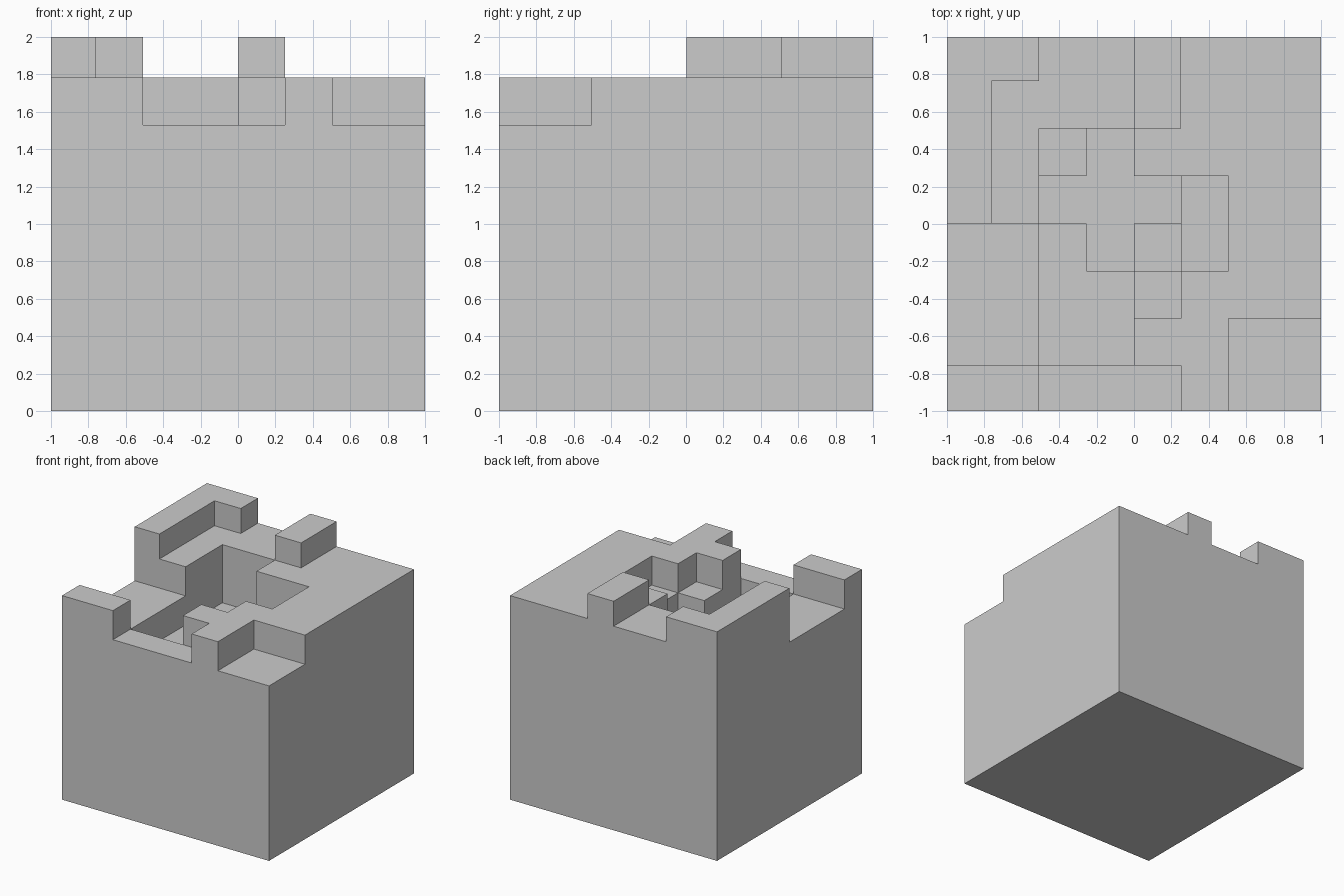
import bpy, bmesh

if "Cube" in bpy.data.objects:
    bpy.data.objects.remove(bpy.data.objects["Cube"])

# Stepped block: terrace level per grid cell, back row first, left to right
TERRACES = ["44334333",
            "43334333",
            "43103333",
            "43000233",
            "22101233",
            "22112333",
            "22113322",
            "33222322"]
STEP = 0.2535
XS = [-1.0] + [k * STEP - 0.001 for k in range(-3, 4)] + [1.0]
YS = [-1.0] + [k * STEP + 0.003 for k in range(-3, 4)] + [1.0]
ZS = [0.0, 1.02, 1.274, 1.528, 1.782, 2.0]
LINES = (XS, YS, ZS)
rows = TERRACES[::-1]


def solid(c):
    i, j, k = c
    return 0 <= i < 8 and 0 <= j < 8 and 0 <= k <= int(rows[j][i])


bm = bmesh.new()
cache = {}


def vert(c):
    if c not in cache:
        cache[c] = bm.verts.new([LINES[a][c[a]] for a in range(3)])
    return cache[c]


# Skin every filled cell where it meets empty space
for i in range(8):
    for j in range(8):
        for k in range(5):
            if not solid((i, j, k)):
                continue
            for axis in range(3):
                for side in (0, 1):
                    near = [i, j, k]
                    near[axis] += 2 * side - 1
                    if solid(near):
                        continue
                    u, v = (axis + 1) % 3, (axis + 2) % 3
                    ring = []
                    for du, dv in ((0, 0), (1, 0), (1, 1), (0, 1)):
                        c = [i, j, k]
                        c[axis] += side
                        c[u] += du
                        c[v] += dv
                        ring.append(vert(tuple(c)))
                    bm.faces.new(ring if side else ring[::-1])

# Merge coplanar faces into clean terraces
bmesh.ops.dissolve_limit(bm, angle_limit=0.01, verts=bm.verts[:], edges=bm.edges[:])
mesh = bpy.data.meshes.new("terraced_block")
bm.to_mesh(mesh)
bm.free()
bpy.context.collection.objects.link(bpy.data.objects.new("terraced_block", mesh))
